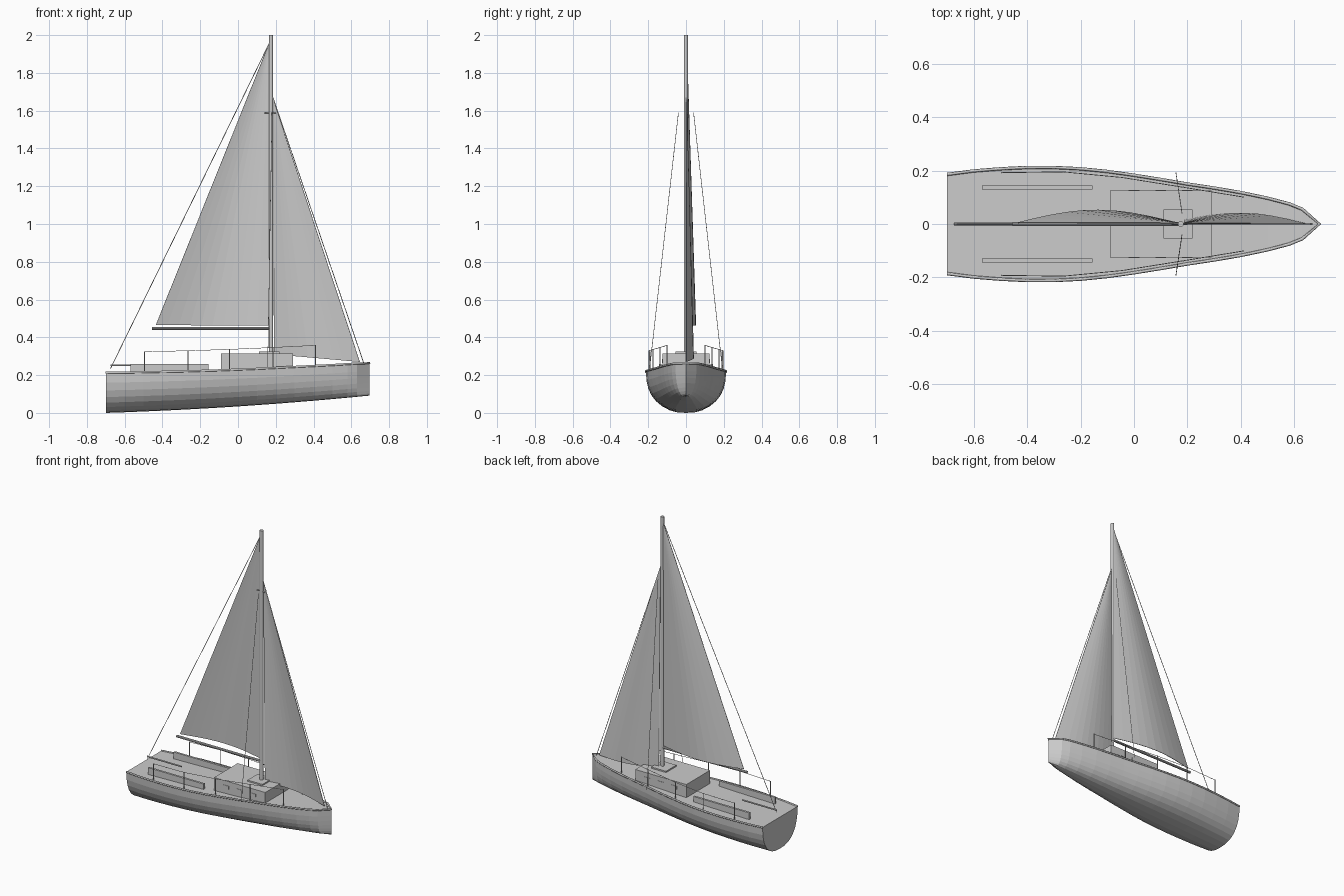
import bpy, math
from mathutils import Vector

if "Cube" in bpy.data.objects:
    bpy.data.objects.remove(bpy.data.objects["Cube"])

# hull stations: x, half breadth at deck, deck height
ST = [(-.7, .186, .213), (-.6, .199, .214), (-.5, .207, .216), (-.4, .212, .218),
      (-.3, .212, .22), (-.2, .207, .223), (-.1, .197, .226), (0, .183, .23),
      (.1, .167, .234), (.2, .150, .239), (.3, .135, .244), (.4, .118, .249),
      (.5, .097, .254), (.58, .076, .259), (.63, .056, .262), (.695, 0, .263)]


def deck_at(x):
    for a, b in zip(ST, ST[1:]):
        if a[0] <= x <= b[0]:
            t = (x - a[0]) / (b[0] - a[0])
            return a[1] + t * (b[1] - a[1]), a[2] + t * (b[2] - a[2])


def mesh_obj(name, verts, faces):
    me = bpy.data.meshes.new(name)
    me.from_pydata(verts, [], faces)
    me.update()
    ob = bpy.data.objects.new(name, me)
    bpy.context.collection.objects.link(ob)
    return ob


def box(name, x0, x1, y0, y1, z0, z1):
    bpy.ops.mesh.primitive_cube_add(size=1, location=((x0+x1)/2, (y0+y1)/2, (z0+z1)/2))
    ob = bpy.context.object
    ob.name, ob.scale = name, (x1-x0, y1-y0, z1-z0)
    return ob


def rod(name, a, b, r, sides=8):
    a, b = Vector(a), Vector(b)
    bpy.ops.mesh.primitive_cylinder_add(vertices=sides, radius=r, depth=(b-a).length, location=(a+b)/2)
    ob = bpy.context.object
    ob.name = name
    ob.rotation_euler = (b-a).to_track_quat('Z', 'Y').to_euler()
    return ob


def tube(name, pts, r):
    cu = bpy.data.curves.new(name, 'CURVE')
    cu.dimensions = '3D'
    cu.bevel_depth, cu.bevel_resolution, cu.use_fill_caps = r, 1, True
    sp = cu.splines.new('POLY')
    sp.points.add(len(pts) - 1)
    for p, c in zip(sp.points, pts):
        p.co = (*c, 1)
    ob = bpy.data.objects.new(name, cu)
    bpy.context.collection.objects.link(ob)


# hull: rounded U sections lofted from transom to plumb stem, closed by the deck
N = 16
verts, faces = [], []
for x, b, z in ST:
    t = (x + .7) / 1.4
    keel = .045 * t + .047 * t * t
    for i in range(N + 1):
        a = math.pi * i / N
        c, s = math.cos(a), math.sin(a)
        verts.append((x, b * math.copysign(abs(c) ** .8, c), z - (z - keel) * max(s, 0) ** .85))
for j in range(len(ST) - 1):
    p, q = j * (N + 1), (j + 1) * (N + 1)
    for i in range(N):
        faces.append((p+i, p+i+1, q+i+1, q+i))
    faces.append((p+N, p, q, q+N))
faces.append(tuple(range(N, -1, -1)))
mesh_obj("hull", verts, faces)

# rub rail around the sheer
rim = [(x, b, z) for x, b, z in ST]
tube("rub_rail", rim + [(x, -y, z) for x, y, z in rim[-2::-1]], .006)

# cabin, hatch and windows
box("cabin", -.09, .29, -.125, .125, .215, .315)
box("hatch", .11, .22, -.055, .055, .313, .324)
for s in (-1, 1):
    for x in (0, .1, .2):
        box("cabin_window", x-.02, x+.02, s*.125-.002, s*.125+.002, .265, .285)
    # cockpit coaming
    box("coaming", -.57, -.155, s*.137-.007, s*.137+.007, .21, .26)

# mast, boom, spreader, tiller
rod("mast", (.175, 0, .31), (.175, 0, 2), .011, 12)
rod("boom", (-.455, 0, .448), (.17, 0, .448), .008, 10)
rod("spreader", (.14, 0, 1.59), (.2, 0, 1.59), .004)
rod("tiller", (-.675, 0, .252), (-.42, 0, .252), .005)

# standing rigging
rod("backstay", (-.675, 0, .235), (.172, 0, 1.97), .002, 6)
rod("forestay", (.667, 0, .26), (.185, 0, 1.67), .002, 6)
for s in (-1, 1):
    rod("shroud", (.157, s*.192, .24), (.18, s*.04, 1.59), .0015, 6)

# stanchions and lifelines
for s in (-1, 1):
    tops = []
    for x in (-.495, -.265, -.045, .185, .41):
        b, z = deck_at(x)
        y = s * (b - .015)
        rod("stanchion", (x, y, z-.005), (x, y, z+.11), .003, 6)
        tops.append((x, y, z + .108))
    tube("lifeline", tops, .0015)


# cambered triangular sails
def sail(name, tack, clew, head, camber, nu=10, nv=12):
    tack, clew, head = Vector(tack), Vector(clew), Vector(head)
    vs, fs = [], []
    for j in range(nv):
        v = j / nv
        for i in range(nu + 1):
            u = i / nu
            p = tack.lerp(clew, u).lerp(head, v)
            p.y += camber * math.sin(math.pi * u) * (1 - v)
            vs.append(p)
    vs.append(head)
    w = nu + 1
    for i in range(nu):
        for j in range(nv - 1):
            k = j * w + i
            fs.append((k, k+1, k+w+1, k+w))
        k = (nv - 1) * w + i
        fs.append((k, k+1, len(vs) - 1))
    ob = mesh_obj(name, vs, fs)
    m = ob.modifiers.new("thickness", 'SOLIDIFY')
    m.thickness, m.offset = .003, 0


sail("mainsail", (.165, .003, .462), (-.435, .005, .465), (.17, .003, 1.97), .048)
sail("jib", (.645, 0, .27), (.19, .015, .31), (.187, .003, 1.66), .033)
